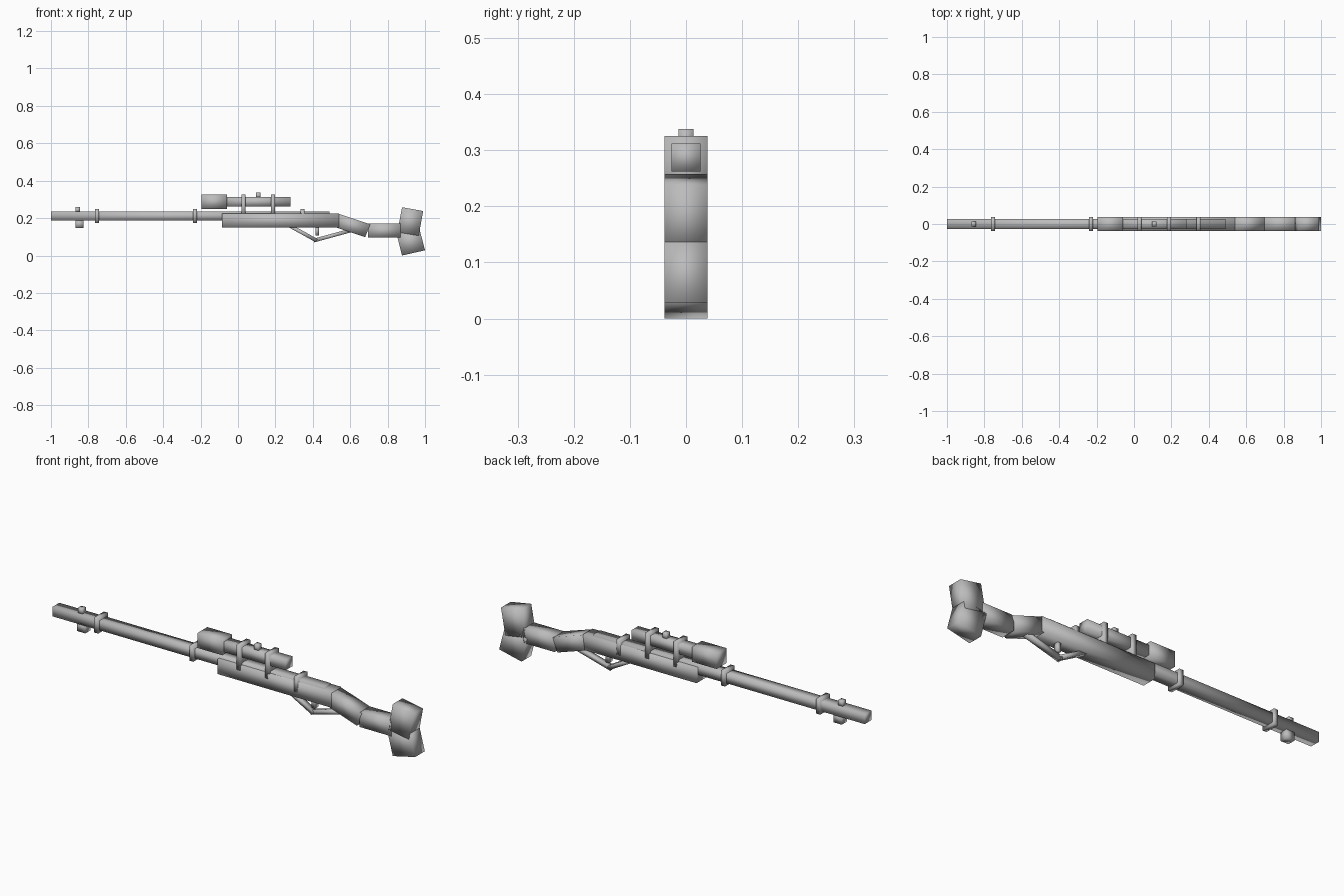
import bpy
import bmesh
from math import atan2, hypot

cube = bpy.data.objects.get("Cube")
if cube:
    bpy.data.objects.remove(cube, do_unlink=True)

grey = bpy.data.materials.new("plain_grey")
grey.use_nodes = True
grey.diffuse_color = (0.5, 0.5, 0.5, 1)
grey.node_tree.nodes["Principled BSDF"].inputs["Base Color"].default_value = (0.5, 0.5, 0.5, 1)


def slab(name, outline, half):
    """Extrude a side outline of (x, z) points across the width."""
    bm = bmesh.new()
    face = bm.faces.new([bm.verts.new((x, -half, z)) for x, z in outline])
    new = bmesh.ops.extrude_face_region(bm, geom=[face])["geom"]
    moved = [v for v in new if isinstance(v, bmesh.types.BMVert)]
    bmesh.ops.translate(bm, verts=moved, vec=(0, 2 * half, 0))
    bmesh.ops.recalc_face_normals(bm, faces=bm.faces)
    mesh = bpy.data.meshes.new(name)
    bm.to_mesh(mesh)
    bm.free()
    mesh.materials.append(grey)
    mesh.shade_smooth()
    obj = bpy.data.objects.new(name, mesh)
    bpy.context.collection.objects.link(obj)
    return obj


def box(name, x0, x1, z0, z1, half):
    return slab(name, [(x0, z0), (x1, z0), (x1, z1), (x0, z1)], half)


def rod(name, a, b, thick, half):
    """Square bar between two side points."""
    dx, dz = b[0] - a[0], b[1] - a[1]
    k = thick / 2 / hypot(dx, dz)
    nx, nz = -dz * k, dx * k
    return slab(name, [(a[0] - nx, a[1] - nz), (b[0] - nx, b[1] - nz),
                       (b[0] + nx, b[1] + nz), (a[0] + nx, a[1] + nz)], half)


WIDE, SLIM, THIN = 0.038, 0.026, 0.013

# Barrel, receiver and sights
box("barrel", -1, 0.49, 0.187, 0.235, SLIM)
box("receiver", -0.085, 0.54, 0.15, 0.225, WIDE)
box("front_sight", -0.87, -0.845, 0.23, 0.26, THIN)
box("front_lug", -0.87, -0.825, 0.147, 0.19, 0.02)

# Bands around the barrel and the scope mounts
for name, x, z0, z1 in (("front_band", -0.753, 0.175, 0.25),
                        ("rear_band", -0.23, 0.175, 0.25),
                        ("front_scope_mount", 0.03, 0.2, 0.325),
                        ("rear_scope_mount", 0.187, 0.2, 0.325),
                        ("receiver_band", 0.345, 0.175, 0.25)):
    box(name, x - 0.011, x + 0.011, z0, z1, WIDE)

# Scope
box("scope_tube", -0.07, 0.28, 0.262, 0.312, SLIM)
box("scope_bell", -0.195, -0.06, 0.25, 0.325, WIDE)
box("scope_knob", 0.097, 0.121, 0.305, 0.338, THIN)

# Trigger and its guard
box("trigger", 0.414, 0.432, 0.107, 0.155, THIN)
rod("guard_front", (0.275, 0.16), (0.42, 0.08), 0.02, THIN)
rod("guard_rear", (0.405, 0.08), (0.6, 0.133), 0.02, THIN)

# Stock
slab("stock_wrist", [(0.53, 0.148), (0.68, 0.098), (0.707, 0.167), (0.54, 0.222)], WIDE)
box("stock_grip", 0.695, 0.87, 0.096, 0.17, WIDE)
slab("butt_upper", [(0.852, 0.125), (0.966, 0.106), (0.99, 0.238), (0.877, 0.258)], WIDE)
slab("butt_lower", [(0.877, 0), (1, 0.028), (0.968, 0.15), (0.846, 0.122)], WIDE)
